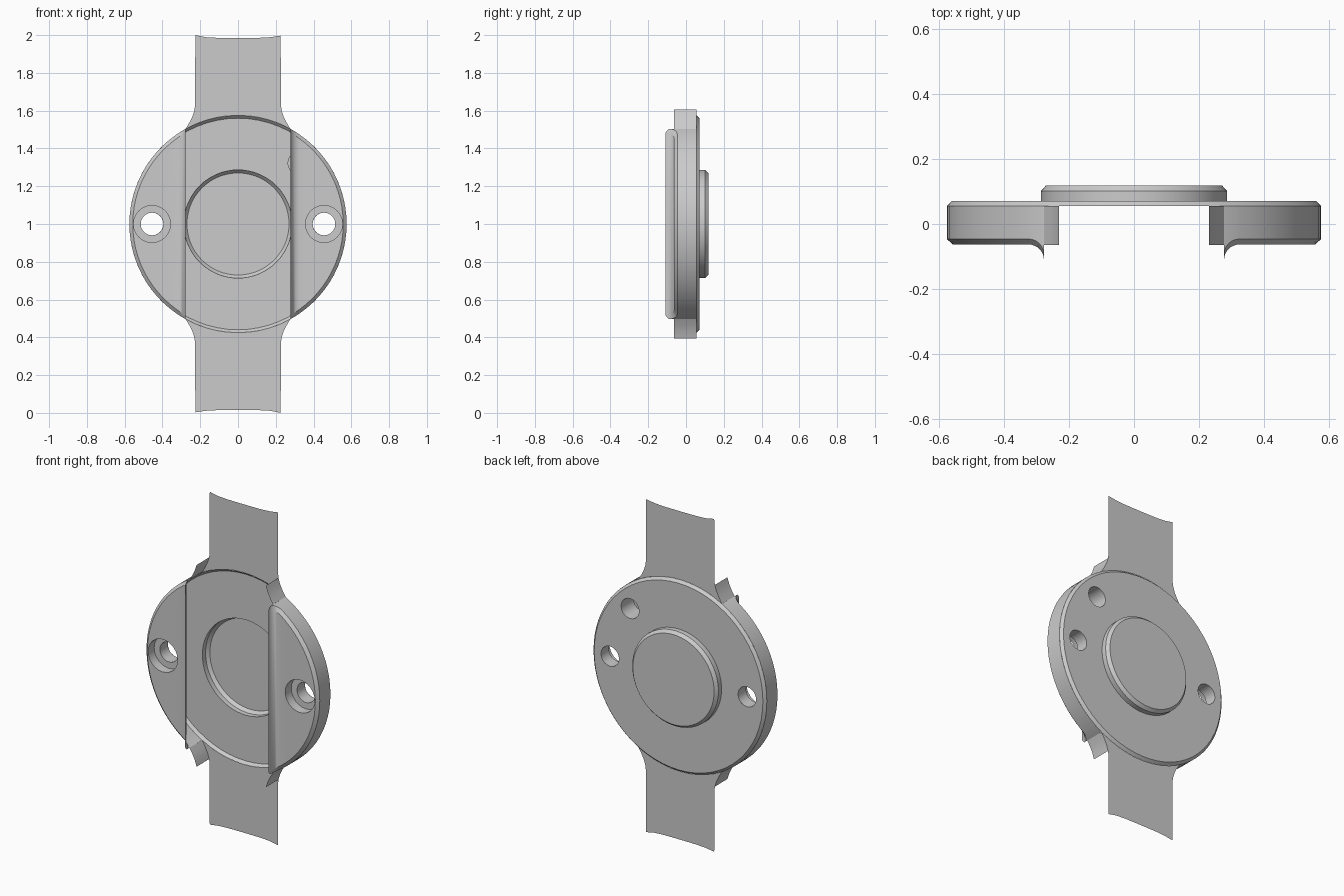
import bpy, bmesh
from math import sin, cos, acos, pi, sqrt, radians

if "Cube" in bpy.data.objects:
    bpy.data.objects.remove(bpy.data.objects["Cube"])

RO, RI = 0.575, 0.557            # disc radius, chamfered radius
BACK, EDGE = 0.071, 0.055        # rear face and rear chamfer edge
FRONT, FEDGE = -0.0625, -0.046   # front face and front chamfer edge
X0, X1 = 0.277, 0.325            # lip tip and lip root
HX, HR = 0.455, 0.06             # screw hole offset and radius
N = 64


def finish(name, bm, mirror=None):
    bmesh.ops.remove_doubles(bm, verts=bm.verts, dist=1e-5)
    bmesh.ops.recalc_face_normals(bm, faces=bm.faces)
    me = bpy.data.meshes.new(name)
    bm.to_mesh(me)
    bm.free()
    ob = bpy.data.objects.new(name, me)
    ob.location = (0, 0, 1)
    bpy.context.collection.objects.link(ob)
    if mirror:
        m = ob.modifiers.new("mirror", 'MIRROR')
        m.use_axis = mirror
        m.use_mirror_merge = False
    bpy.ops.object.select_all(action='DESELECT')
    ob.select_set(True)
    bpy.context.view_layer.objects.active = ob
    bpy.ops.object.shade_smooth_by_angle(angle=radians(30))
    return ob


def circle(r, y, n=N, cx=0, cz=0):
    return [(cx + r * cos(2 * pi * i / n), y, cz + r * sin(2 * pi * i / n)) for i in range(n)]


def strip(bm, a, b, closed=False):
    va, vb = [bm.verts.new(p) for p in a], [bm.verts.new(p) for p in b]
    n = len(a)
    for i in range(n if closed else n - 1):
        j = (i + 1) % n
        bm.faces.new((va[i], va[j], vb[j], vb[i]))


def fill(bm, loops):
    # flat sheet with holes: first loop is the outline
    edges = []
    for pts in loops:
        v = [bm.verts.new(p) for p in pts]
        edges += [bm.edges.new((v[i - 1], v[i])) for i in range(len(v))]
    bmesh.ops.triangle_fill(bm, edges=edges, use_beauty=True, normal=(0, 1, 0))


def lathe(bm, profile, n=N, cx=0, cz=0):
    rings = [circle(r, y, n, cx, cz) for r, y in profile]
    for a, b in zip(rings, rings[1:]):
        strip(bm, a, b, True)


# rear plate with its holes, rim chamfer and hollow raised boss
D = HX * sqrt(0.5)
bm = bmesh.new()
fill(bm, [circle(0.56, BACK), circle(0.286, BACK), circle(HR, BACK, 20, HX),
          circle(HR, BACK, 20, -HX), circle(HR, BACK, 20, D, D)])
lathe(bm, [(RO, EDGE), (0.56, BACK)])
lathe(bm, [(0.286, BACK), (0.286, 0.101), (0.27, 0.119)])
bm.faces.new([bm.verts.new(p) for p in circle(0.27, 0.119)])
finish("rear_plate", bm)

# blind pin socket behind one cheek
bm = bmesh.new()
lathe(bm, [(HR, BACK), (HR, -0.045)], 20, D, D)
bm.faces.new([bm.verts.new(p) for p in circle(HR, -0.045, 20, D, D)])
finish("pin_socket", bm)

# front cheeks: outer wall, chamfer, flat face and flared guide lip
LIPX = [X1 - (X1 - X0) * sin(pi / 2 * i / 7) for i in range(7, 0, -1)]


def rise(x):
    t = min(1, max(0, (X1 - x) / (X1 - X0)))
    return 0.046 * (1 - sqrt(max(0, 1 - t * t)))


def arc(r, y, lip=True):
    e = [acos(x / r) for x in LIPX]
    a1 = acos(X1 / r)
    angles = e + [a1 - 2 * a1 * i / 24 for i in range(25)] + [-a for a in reversed(e)]
    return [(r * cos(a), y - (rise(r * cos(a)) if lip else 0), r * sin(a)) for a in angles]


bm = bmesh.new()
inner, outer = arc(RI, FRONT), arc(RO, FEDGE)
strip(bm, arc(RO, EDGE, False), outer)
strip(bm, outer, inner)
k = len(LIPX)
strip(bm, inner[:k + 1], inner[::-1][:k + 1])
fill(bm, [inner[k:len(inner) - k], circle(0.098, FRONT, 24, HX)])
finish("front_cheeks", bm, (True, False, False))

# counterbored screw holes
bm = bmesh.new()
lathe(bm, [(0.098, FRONT), (0.098, -0.005), (HR, -0.005), (HR, BACK)], 24, HX)
finish("screw_holes", bm, (True, False, False))

# short flared walls joining the cheeks to the straps
FLARE = [(X0, 0.504), (0.257, 0.537), (0.241, 0.57), (0.23, 0.605)]
bm = bmesh.new()
strip(bm, [(x, FRONT - 0.002, z) for x, z in FLARE], [(x, EDGE, z) for x, z in FLARE])
finish("flared_walls", bm, (True, False, True))

# thin straps running up and down from the disc
rim = [X0 * (i / 8 - 1) for i in range(17)]
side = FLARE[1:] + [(0.227, 0.64), (0.226, 0.997)]
outline = [(x, sqrt(RO * RO - x * x)) for x in rim] + side
outline += [(0.226 * (1 - i / 4), 0.985 + 0.012 * (i / 4 - 1) ** 4) for i in range(1, 8)]
outline += [(-x, z + (0.003 if z > 0.9 else 0)) for x, z in reversed(side)]
for name, s in (("upper_strap", 1), ("lower_strap", -1)):
    bm = bmesh.new()
    fill(bm, [[(s * x, EDGE, s * z) for x, z in outline]])
    finish(name, bm)
